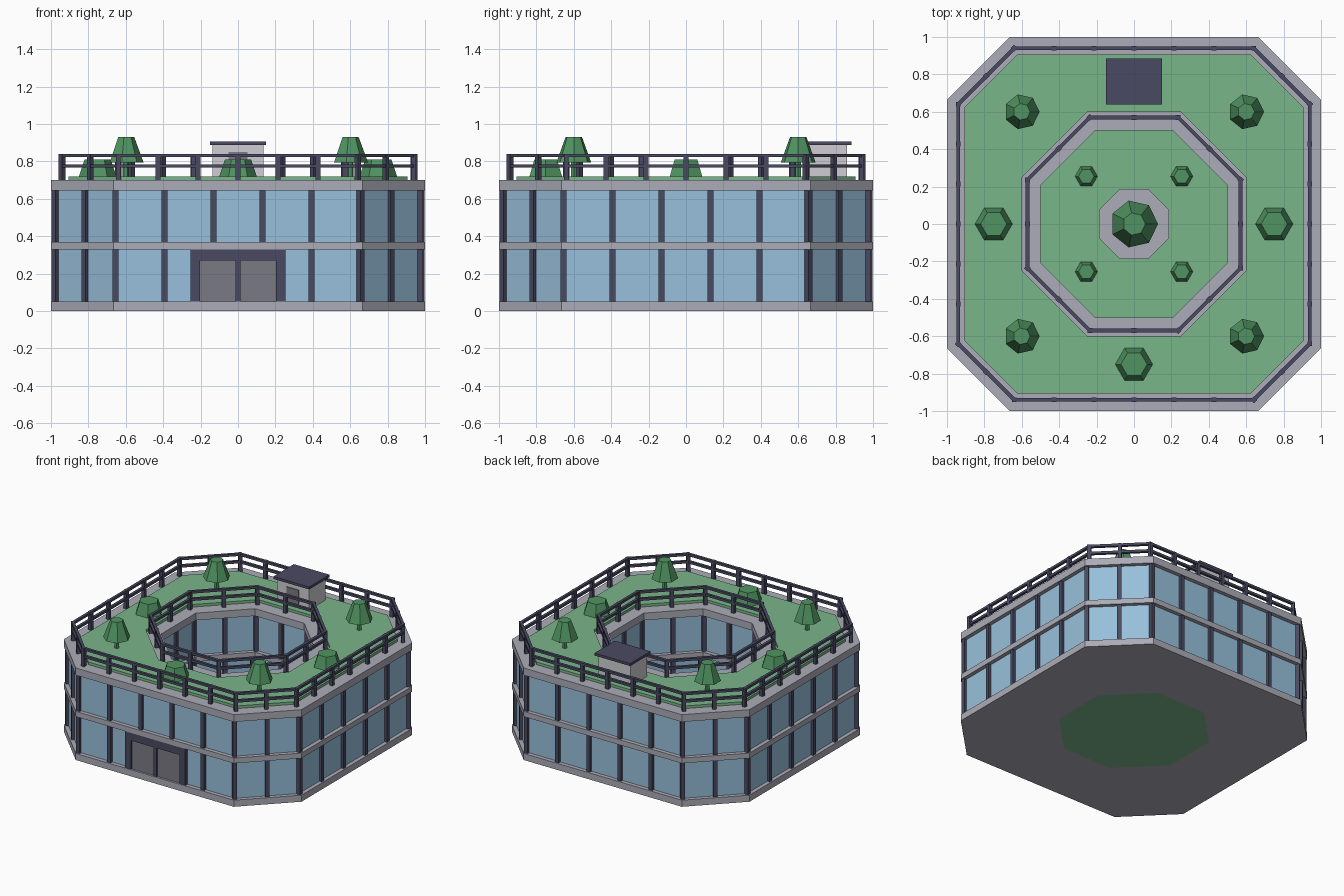
import bpy, bmesh
from math import atan2, hypot, pi
from mathutils import Matrix, Vector

if "Cube" in bpy.data.objects:
    bpy.data.objects.remove(bpy.data.objects["Cube"], do_unlink=True)


def material(name, rgb):
    lin = [((v / 255 + 0.055) / 1.055) ** 2.4 for v in rgb] + [1.0]
    m = bpy.data.materials.new(name)
    m.use_nodes = True
    m.diffuse_color = lin
    m.node_tree.nodes["Principled BSDF"].inputs["Base Color"].default_value = lin
    return m


CONCRETE = material("concrete grey", (172, 172, 184))
GLASS = material("window blue", (152, 192, 220))
FRAME = material("dark frame", (74, 74, 98))
GRASS = material("grass green", (122, 182, 138))
LEAF = material("foliage green", (80, 148, 97))
DOOR = material("door grey", (122, 123, 132))
WALL = material("hut wall", (208, 206, 212))

OUT, INN = 0.251, 0.0     # corner constants: outer and courtyard octagons
T = 0.4142


def octagon(half, k):
    c = k + T * half
    return [Vector(p) for p in ((c, -half), (half, -c), (half, c), (c, half),
                                (-c, half), (-half, c), (-half, -c), (-c, -half))]


def finish(bm, name, mat):
    bmesh.ops.recalc_face_normals(bm, faces=bm.faces)
    me = bpy.data.meshes.new(name)
    bm.to_mesh(me)
    bm.free()
    me.materials.append(mat)
    ob = bpy.data.objects.new(name, me)
    bpy.context.scene.collection.objects.link(ob)
    return ob


def box(bm, center, size, angle=0.0):
    mat = Matrix.Translation(center) @ Matrix.Rotation(angle, 4, "Z") @ Matrix.Diagonal((*size, 1))
    bmesh.ops.create_cube(bm, size=1, matrix=mat)


def block(name, mat, x, y, z):
    bm = bmesh.new()
    lo, hi = Vector((x[0], y[0], z[0])), Vector((x[1], y[1], z[1]))
    box(bm, (lo + hi) / 2, hi - lo)
    return finish(bm, name, mat)


def ring(name, mat, outer, inner, z0, z1):
    """Closed ring between two octagon outlines."""
    bm = bmesh.new()
    loops = [[bm.verts.new((p.x, p.y, z)) for p in pts]
             for pts, z in ((outer, z0), (outer, z1), (inner, z1), (inner, z0))]
    for a, b in zip(loops, loops[1:] + loops[:1]):
        for i in range(8):
            j = (i + 1) % 8
            bm.faces.new((a[i], a[j], b[j], b[i]))
    return finish(bm, name, mat)


def plate(name, mat, pts, z0, z1):
    bm = bmesh.new()
    face = bm.faces.new([bm.verts.new((p.x, p.y, z0)) for p in pts])
    top = bmesh.ops.extrude_face_region(bm, geom=[face])["geom"]
    bmesh.ops.translate(bm, vec=(0, 0, z1 - z0),
                        verts=[v for v in top if isinstance(v, bmesh.types.BMVert)])
    return finish(bm, name, mat)


def edges(pts):
    return [(pts[i], pts[(i + 1) % 8], i) for i in range(8)]


def posts(name, pts, straight, diagonal, width, z0, z1, skip=None):
    """Evenly spaced square posts along every edge."""
    bm = bmesh.new()
    for a, b, i in edges(pts):
        n = straight if i % 2 else diagonal
        ang = atan2(b.y - a.y, b.x - a.x)
        for s in range(n):
            p = a.lerp(b, s / n)
            if skip and skip(p):
                continue
            box(bm, (p.x, p.y, (z0 + z1) / 2), (width, width, z1 - z0), ang)
    return finish(bm, name, FRAME)


def rails(name, pts, levels, width, height):
    bm = bmesh.new()
    for a, b, _ in edges(pts):
        d, m = b - a, (a + b) / 2
        for z in levels:
            box(bm, (m.x, m.y, z), (hypot(d.x, d.y) + width * T, width, height), atan2(d.y, d.x))
    return finish(bm, name, FRAME)


# Floor slabs
for name, z0, z1 in (("base_slab", 0, 0.05), ("middle_slab", 0.33, 0.37), ("roof_slab", 0.645, 0.70)):
    ring(name, CONCRETE, octagon(1.0, OUT), octagon(0.5, INN), z0, z1)

# Glazing and mullions of both storeys
for storey, z0, z1 in (("lower", 0.05, 0.33), ("upper", 0.37, 0.645)):
    ring(storey + "_glass", GLASS, octagon(0.97, OUT), octagon(0.53, INN), z0, z1)
    at_door = (lambda p: p.y < -0.9 and abs(p.x) < 0.25) if storey == "lower" else None
    posts(storey + "_outer_mullions", octagon(0.975, OUT), 5, 2, 0.03, z0, z1, at_door)
    posts(storey + "_courtyard_mullions", octagon(0.525, INN), 2, 2, 0.03, z0, z1)

# Roof lawn and railings
ring("roof_lawn", GRASS, octagon(0.905, OUT), octagon(0.6, INN), 0.70, 0.72)
for name, half, k, n in (("outer", 0.94, OUT, 6), ("inner", 0.57, INN, 2)):
    pts = octagon(half, k)
    posts(name + "_railing_posts", pts, n, 2, 0.026, 0.70, 0.84)
    rails(name + "_railing_bars", pts, (0.775, 0.831), 0.02, 0.018)

# Main entrance
bm = bmesh.new()
for s in (-1, 1):
    box(bm, (s * 0.229, -0.972, 0.19), (0.05, 0.05, 0.28))
box(bm, (0, -0.972, 0.30), (0.508, 0.05, 0.06))
box(bm, (0, -0.972, 0.16), (0.026, 0.05, 0.22))
finish(bm, "entrance_frame", FRAME)
for side, s in (("right", -1), ("left", 1)):
    block(side + "_entrance_door", DOOR, sorted((s * 0.013, s * 0.204)), (-0.985, -0.96), (0.05, 0.27))

# Roof access hut
block("hut_walls", WALL, (-0.135, 0.135), (0.66, 0.86), (0.70, 0.89))
block("hut_roof", FRAME, (-0.15, 0.15), (0.64, 0.885), (0.888, 0.907))
block("hut_door", DOOR, (-0.05, 0.05), (0.653, 0.661), (0.72, 0.85))

# Courtyard
plate("courtyard_lawn", GRASS, octagon(0.5, INN), 0.0, 0.03)
plate("courtyard_paving", CONCRETE, octagon(0.187, INN), 0.03, 0.04)


def frustum(bm, x, y, z0, z1, r0, r1, sides):
    mat = Matrix.Translation((x, y, (z0 + z1) / 2))
    if sides == 7:      # point one corner along +x
        mat = mat @ Matrix.Rotation(-pi / 2, 4, "Z")
    else:
        mat = mat @ Matrix.Rotation(pi / 2, 4, "Z")
    bmesh.ops.create_cone(bm, cap_ends=True, segments=sides, radius1=r0, radius2=r1,
                          depth=z1 - z0, matrix=mat)


def tree(name, x, y, z, s):
    bm = bmesh.new()
    frustum(bm, x, y, z, z + 0.08 * s, 0.018 * s, 0.018 * s, 6)
    frustum(bm, x, y, z + 0.075 * s, z + 0.21 * s, 0.095 * s, 0.045 * s, 7)
    finish(bm, name, LEAF)


def bush(name, x, y, z, s):
    bm = bmesh.new()
    frustum(bm, x, y, z, z + 0.09 * s, 0.1 * s, 0.07 * s, 6)
    finish(bm, name, LEAF)


# Planting
for sx in (-1, 1):
    for sy in (-1, 1):
        tag = ("back" if sy > 0 else "front") + ("_left" if sx > 0 else "_right")
        tree("roof_tree_" + tag, sx * 0.6, sy * 0.6, 0.72, 1.0)
        bush("courtyard_bush_" + tag, sx * 0.255, sy * 0.255, 0.03, 0.6)
for tag, x, y in (("left", 0.75, 0), ("right", -0.75, 0), ("front", 0, -0.75)):
    bush("roof_bush_" + tag, x, y, 0.72, 1.0)
tree("courtyard_tree", 0, 0, 0.04, 1.35)
